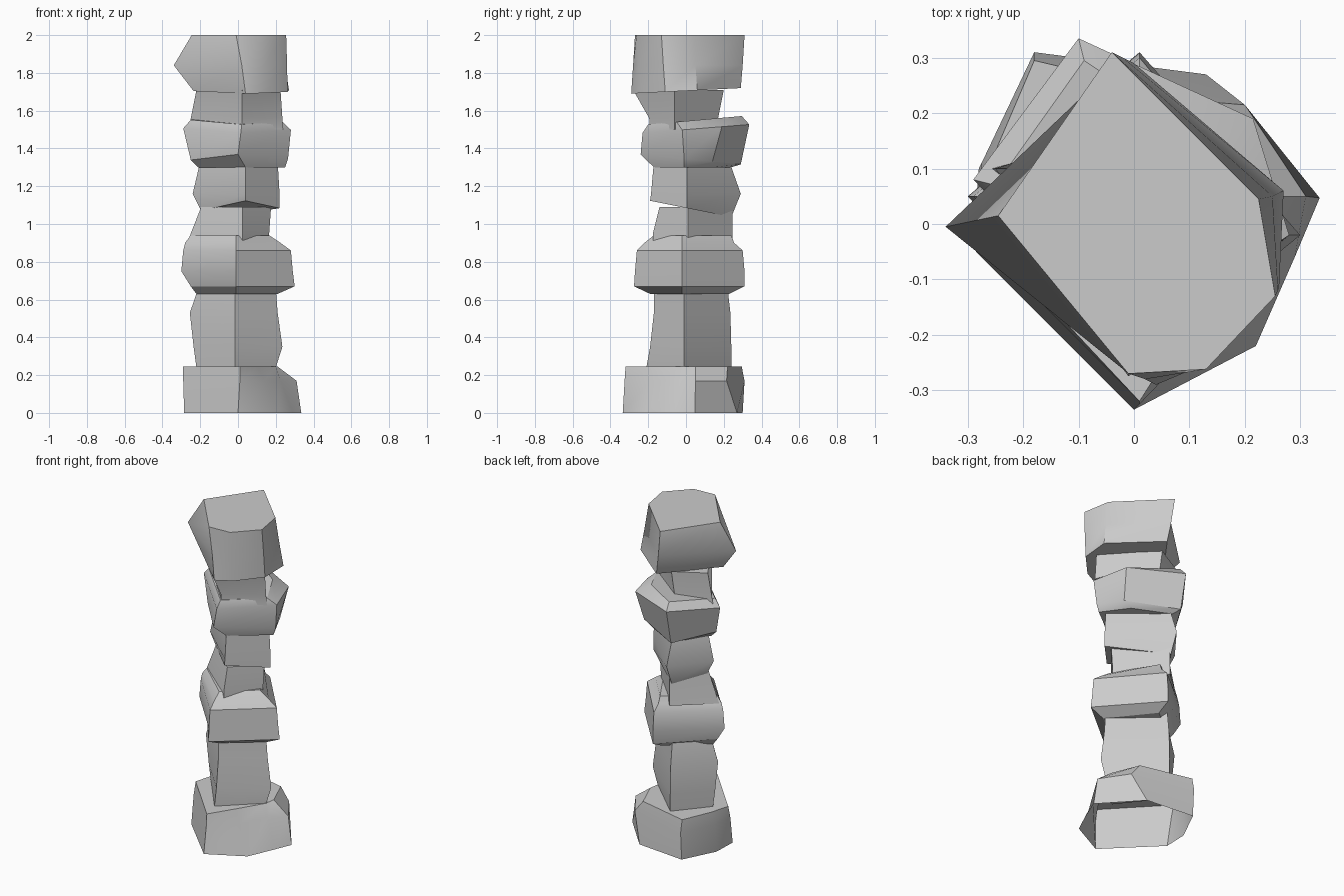
import bpy
import bmesh
from math import radians

default_cube = bpy.data.objects.get("Cube")
if default_cube:
    bpy.data.objects.remove(default_cube, do_unlink=True)

STONE_GREY = (0.6, 0.6, 0.6, 1.0)
stone = bpy.data.materials.new("stone_grey")
stone.use_nodes = True
stone.diffuse_color = STONE_GREY
shader = next(n for n in stone.node_tree.nodes if n.type == "BSDF_PRINCIPLED")
shader.inputs["Base Color"].default_value = STONE_GREY
shader.inputs["Roughness"].default_value = 0.9


def loft(name, rings, open_bottom=False, smooth_angle=30):
    """Skin a stack of outlines, each given as (height, tilt along y, corners)."""
    bm = bmesh.new()
    loops = [
        [bm.verts.new((x, y, height + tilt * y)) for x, y in corners]
        for height, tilt, corners in rings
    ]
    bm.faces.new(loops[-1])
    for lower, upper in zip(loops, loops[1:]):
        count = len(lower)
        for i in range(count):
            j = (i + 1) % count
            bm.faces.new((lower[i], lower[j], upper[j], upper[i]))
    if not open_bottom:
        bm.faces.new(list(reversed(loops[0])))
    mesh = bpy.data.meshes.new(name)
    bm.to_mesh(mesh)
    bm.free()
    mesh.materials.append(stone)
    block = bpy.data.objects.new(name, mesh)
    bpy.context.collection.objects.link(block)
    bpy.ops.object.select_all(action="DESELECT")
    block.select_set(True)
    bpy.context.view_layer.objects.active = block
    bpy.ops.object.shade_smooth_by_angle(angle=radians(smooth_angle))
    return block


def diamond_block(name, offsets, profile):
    """Four-cornered block: profile rows hold height, tilt and the corner reaches."""
    left_y, front_x, right_y, back_x = offsets
    rings = []
    for height, tilt, left, front, right, back in profile:
        corners = [(-left, left_y), (front_x, -front), (right, right_y), (back_x, back)]
        rings.append((height, tilt, corners))
    return loft(name, rings)


# Broad hollow base whose front right wall leans in to the shaft
loft("base_block", [
    (0, 0, [(-.285, -.05), (0, -.335), (.22, -.22), (.29, -.06),
            (.335, .047), (.13, .27), (-.18, .3), (-.28, .1)]),
    (.17, 0, [(-.29, -.02), (.01, -.325), (.14, -.19), (.225, -.03),
              (.31, .05), (.2, .215), (-.18, .31), (-.275, .11)]),
    (.245, 0, [(-.29, 0), (.01, -.32), (.105, -.17), (.2, -.014),
               (.21, .05), (.14, .22), (-.18, .295), (-.255, .12)]),
], open_bottom=True, smooth_angle=40)

# Slim shaft standing on the base
diamond_block("lower_shaft", (.05, -.015, -.01, -.06), [
    (.24, 0, .22, .21, .2, .24),
    (.35, 0, .235, .19, .235, .24),
    (.53, 0, .255, .17, .21, .235),
    (.66, 0, .21, .17, .2, .22),
])

# Wide middle block with a sloping shoulder
diamond_block("middle_block", (.05, -.01, -.02, .01), [
    (.63, 0, .22, .19, .21, .23),
    (.67, 0, .25, .275, .3, .31),
    (.75, 0, .3, .27, .29, .31),
    (.86, 0, .29, .26, .28, .3),
    (.9, 0, .28, .22, .225, .255),
    (.94, 0, .25, .17, .165, .24),
])

# Narrow waist and the overhanging stone above it
diamond_block("waist", (.06, .025, .01, -.06), [
    (.9, 0, .27, .175, .165, .245),
    (.95, 0, .25, .175, .165, .245),
    (1.09, 0, .195, .14, .175, .245),
])
diamond_block("upper_shaft", (.07, .04, .005, -.07), [
    (1.085, -.2, .195, .19, .22, .24),
    (1.16, 0, .24, .185, .22, .29),
    (1.33, 0, .2, .17, .21, .23),
])

# Upper block, leaning towards the back
loft("upper_block", [
    (1.3, 0, [(-.21, .05), (.04, -.17), (.25, -.01), (.14, .14), (-.08, .24)]),
    (1.345, -.1, [(-.25, .06), (0, -.24), (.265, -.01), (.19, .14), (-.1, .29)]),
    (1.5, .08, [(-.29, .08), (.015, -.23), (.28, -.02), (.215, .19), (-.1, .335)]),
    (1.545, .09, [(-.25, .07), (.02, -.2), (.235, -.05), (.14, .14), (-.09, .295)]),
])

# Neck flaring forward into the cap
diamond_block("neck", (.1, .02, -.06, -.04), [
    (1.5, 0, .26, .19, .24, .17),
    (1.56, 0, .25, .195, .235, .17),
    (1.71, 0, .22, .28, .225, .2),
])

# Heavy cap with a flat top and a pointed left-hand corner
loft("cap_block", [
    (1.705, .05, [(-.235, -.03), (.04, -.29), (.14, -.24), (.262, -.11),
                  (.27, .06), (0, .29)]),
    (1.84, 0, [(-.34, -.005), (.02, -.28), (.135, -.25), (.26, -.12),
               (.25, .05), (-.02, .3)]),
    (2, 0, [(-.245, .015), (-.01, -.27), (.13, -.262), (.255, -.13),
            (.225, .045), (-.04, .31)]),
], smooth_angle=40)
